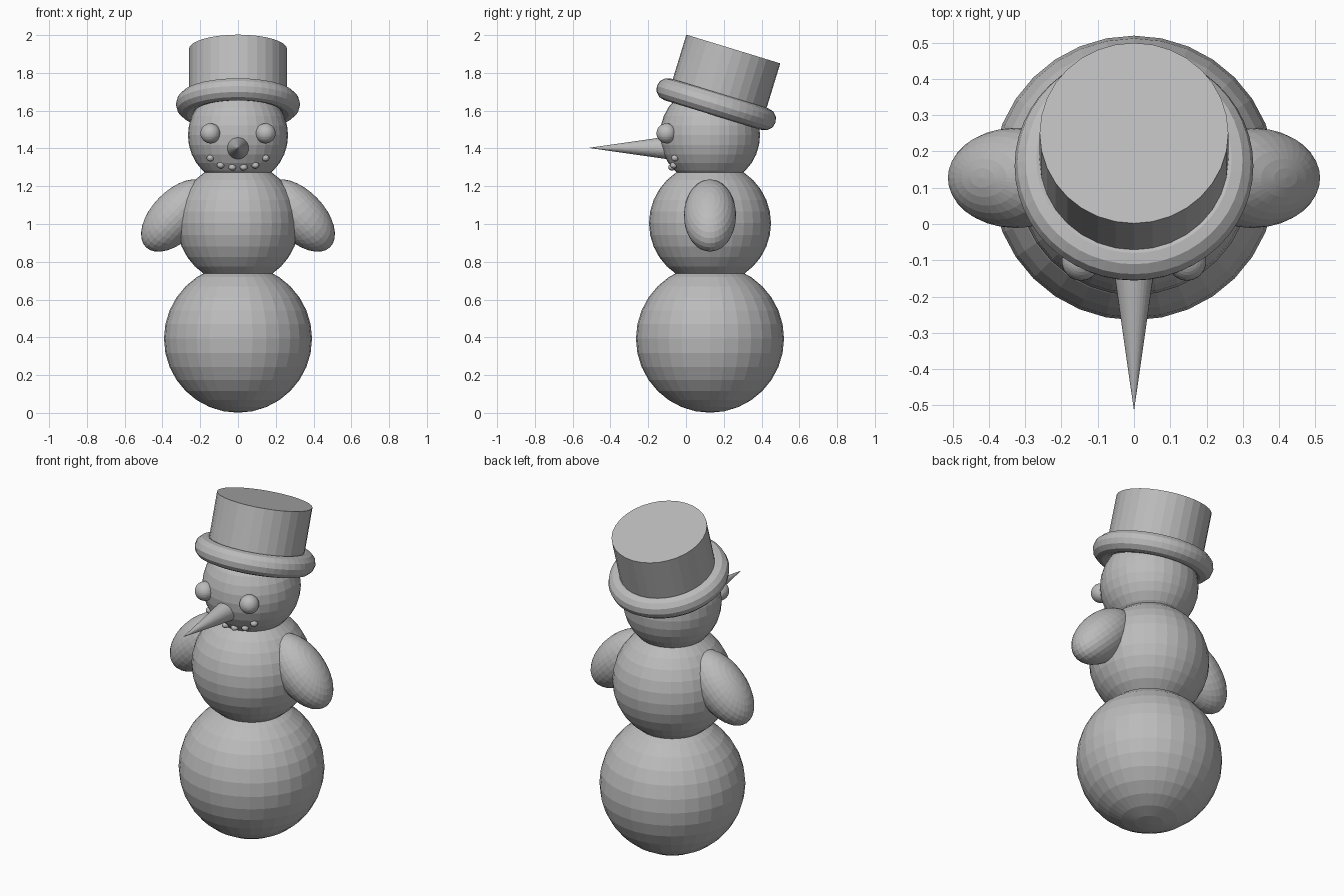
import bpy
import math
from mathutils import Vector

if "Cube" in bpy.data.objects:
    bpy.data.objects.remove(bpy.data.objects["Cube"])

CY = 0.127                      # depth of the body axis
TILT = math.radians(-17)        # hat leans backwards

grey = bpy.data.materials.new("plain grey")
grey.diffuse_color = (0.5, 0.5, 0.5, 1)
grey.use_nodes = True
grey.node_tree.nodes["Principled BSDF"].inputs["Base Color"].default_value = grey.diffuse_color


def finish(name, scale=(1, 1, 1)):
    ob = bpy.context.object
    ob.name = name
    ob.scale = scale
    ob.data.materials.append(grey)
    return ob


def ball(name, loc, scale, rot=(0, 0, 0), segs=32, rings=16):
    bpy.ops.mesh.primitive_uv_sphere_add(segments=segs, ring_count=rings,
                                         radius=1, location=loc, rotation=rot)
    return finish(name, scale)


# Stacked snow balls
ball("lower_body", (0, CY, 0.393), (0.392,) * 3)
ball("upper_body", (0, CY, 1.004), (0.323,) * 3)
HEAD = Vector((0, CY, 1.47))
HEAD_R = 0.265
ball("head", HEAD, (HEAD_R,) * 3)

for side, label in ((-1, "left"), (1, "right")):
    # Stubby arms slanting down and outwards
    ball(label + "_arm", (side * 0.325, CY, 1.045), (0.234, 0.138, 0.132),
         rot=(0, side * math.radians(46), 0))
    # Eyes
    ball(label + "_eye", (side * 0.146, -0.103, 1.48), (0.053,) * 3)
    # Mouth pebbles, set on the head surface
    for i, (x, z) in enumerate(((0.03, 1.300), (0.092, 1.311), (0.146, 1.349))):
        dz = z - HEAD.z
        y = CY - math.sqrt(HEAD_R ** 2 - x * x - dz * dz)
        ball(f"{label}_mouth_pebble_{i + 1}", (side * x, y, z),
             (0.02, 0.02, 0.017))

# Pointed nose
tip, base = -0.515, -0.08
bpy.ops.mesh.primitive_cone_add(vertices=32, radius1=0.0625, radius2=0,
                                depth=base - tip,
                                location=(0, (tip + base) / 2, 1.403),
                                rotation=(math.radians(90), 0, 0))
finish("nose")

# Hat: rolled brim and tall crown sharing one tilted axis
brim = Vector((0, 0.16, 1.634))
top = Vector((0, 0.2515, 1.926))
bpy.ops.mesh.primitive_torus_add(location=brim, rotation=(TILT, 0, 0),
                                 major_radius=0.269, minor_radius=0.06,
                                 major_segments=48, minor_segments=12)
finish("hat_brim")
bpy.ops.mesh.primitive_cylinder_add(vertices=32, radius=0.26,
                                    depth=(top - brim).length,
                                    location=(top + brim) / 2,
                                    rotation=(TILT, 0, 0))
finish("hat_crown")
